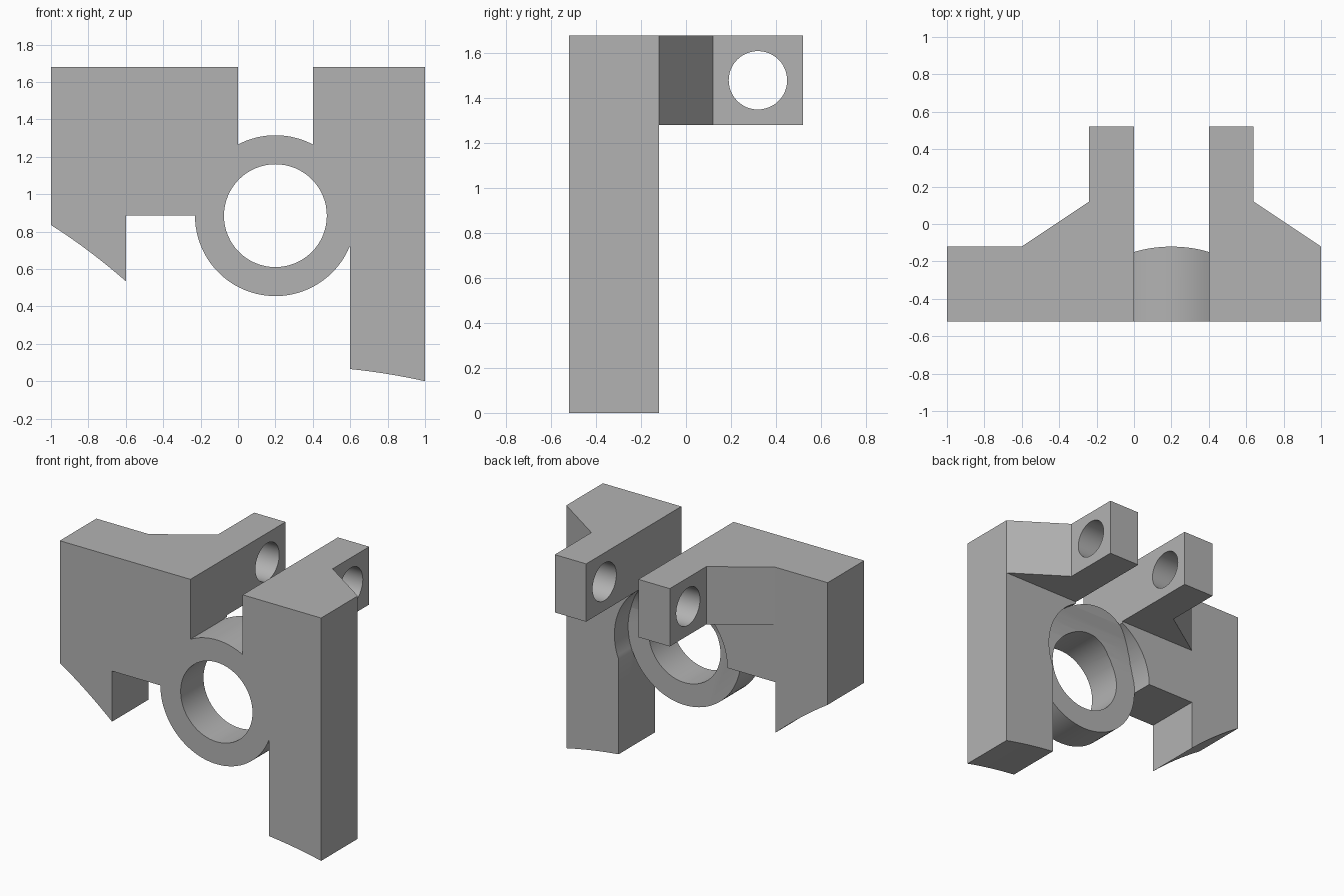
import bpy, bmesh, math
from mathutils import Vector

if "Cube" in bpy.data.objects:
    bpy.data.objects.remove(bpy.data.objects["Cube"], do_unlink=True)

grey = bpy.data.materials.new("plain grey")
grey.use_nodes = True
grey.diffuse_color = (0.45, 0.45, 0.45, 1)
grey.node_tree.nodes["Principled BSDF"].inputs["Base Color"].default_value = grey.diffuse_color

RING_X, RING_Z, RING_R, BORE_R = 0.2, 0.885, 0.43, 0.275
FRONT, BACK, RING_BACK = -0.52, -0.12, -0.27


def prism(name, points, axis, start, end):
    """Extrude a closed 2D outline along one axis."""
    place = {"x": lambda p, d: (d, p[0], p[1]),
             "y": lambda p, d: (p[0], d, p[1]),
             "z": lambda p, d: (p[0], p[1], d)}[axis]
    bm = bmesh.new()
    face = bm.faces.new([bm.verts.new(place(p, start)) for p in points])
    grown = bmesh.ops.extrude_face_region(bm, geom=[face])["geom"]
    shift = Vector(place((0, 0), end - start))
    bmesh.ops.translate(bm, vec=shift, verts=[g for g in grown if isinstance(g, bmesh.types.BMVert)])
    bmesh.ops.recalc_face_normals(bm, faces=bm.faces)
    mesh = bpy.data.meshes.new(name)
    bm.to_mesh(mesh)
    bm.free()
    mesh.materials.append(grey)
    obj = bpy.data.objects.new(name, mesh)
    bpy.context.collection.objects.link(obj)
    return obj


def arc(cx, cz, r, a0, a1, n):
    angles = [a0 + (a1 - a0) * i / n for i in range(n + 1)]
    return [(cx + r * math.cos(a), cz + r * math.sin(a)) for a in angles]


def circle(cx, cz, r, n=64):
    return arc(cx, cz, r, 0, math.tau, n)[:-1]


def bow(p, q, sag, n=8):
    """Shallow curve between two points, raised in the middle."""
    return [(p[0] + (q[0] - p[0]) * t, p[1] + (q[1] - p[1]) * t + 4 * sag * t * (1 - t))
            for t in (i / n for i in range(n + 1))]


def combine(obj, other, operation):
    mod = obj.modifiers.new(operation.lower(), "BOOLEAN")
    mod.operation, mod.object, mod.solver = operation, other, "EXACT"
    bpy.context.view_layer.update()
    bpy.ops.object.select_all(action="DESELECT")
    obj.select_set(True)
    bpy.context.view_layer.objects.active = obj
    bpy.ops.object.modifier_apply(modifier=mod.name)
    bpy.data.objects.remove(other, do_unlink=True)


# Plate outline with the ring's arcs above and below
leg_angle = -math.acos((0.6 - RING_X) / RING_R)
slot_angle = math.acos(0.2 / RING_R)
outline = [(-1, 1.68)]
outline += bow((-1, 0.835), (-0.6, 0.535), 0.012)
outline += [(-0.6, RING_Z)]
outline += arc(RING_X, RING_Z, RING_R, -math.pi, leg_angle, 40)
outline += bow((0.6, 0.065), (1, 0), 0.006)
outline += [(1, 1.68), (0.4, 1.68)]
outline += arc(RING_X, RING_Z, RING_R, slot_angle, math.pi - slot_angle, 16)
outline += [(0, 1.68)]
bracket = prism("bracket", outline, "y", FRONT, BACK)

# Recess behind the ring, sweeping back out towards its top
sweep = [(0.2, 0.3), (RING_BACK, 0.3), (RING_BACK, 1.02), (-0.26, 1.08), (-0.23, 1.15),
         (-0.2, 1.2), (-0.15, 1.265), (-0.118, 1.32), (0.2, 1.32)]
recess = prism("recess", sweep, "x", -0.5, 0.9)
combine(recess, prism("recess_disc", circle(RING_X, RING_Z, RING_R + 0.002, 96), "y", -0.45, 0.1), "INTERSECT")
combine(bracket, recess, "DIFFERENCE")

# Ring bore
combine(bracket, prism("bore", circle(RING_X, RING_Z, BORE_R), "y", -0.7, 0.3), "DIFFERENCE")

# Two drilled hinge lugs with sloped outer shoulders
lugs = {"right_lug": [(0, -0.12), (0, 0.52), (-0.24, 0.52), (-0.24, 0.12), (-0.6, -0.12)],
        "left_lug": [(0.4, -0.12), (0.4, 0.52), (0.64, 0.52), (0.64, 0.12), (1, -0.12)]}
for name, shape in lugs.items():
    lug = prism(name, shape, "z", 1.28, 1.68)
    combine(lug, prism("pin_hole", circle(0.32, 1.48, 0.13, 48), "x", -1.2, 1.2), "DIFFERENCE")
    combine(bracket, lug, "UNION")

# Smooth bores and arcs, crisp edges elsewhere
bpy.ops.object.select_all(action="DESELECT")
bracket.select_set(True)
bpy.context.view_layer.objects.active = bracket
bpy.ops.object.shade_smooth_by_angle(angle=math.radians(25))
